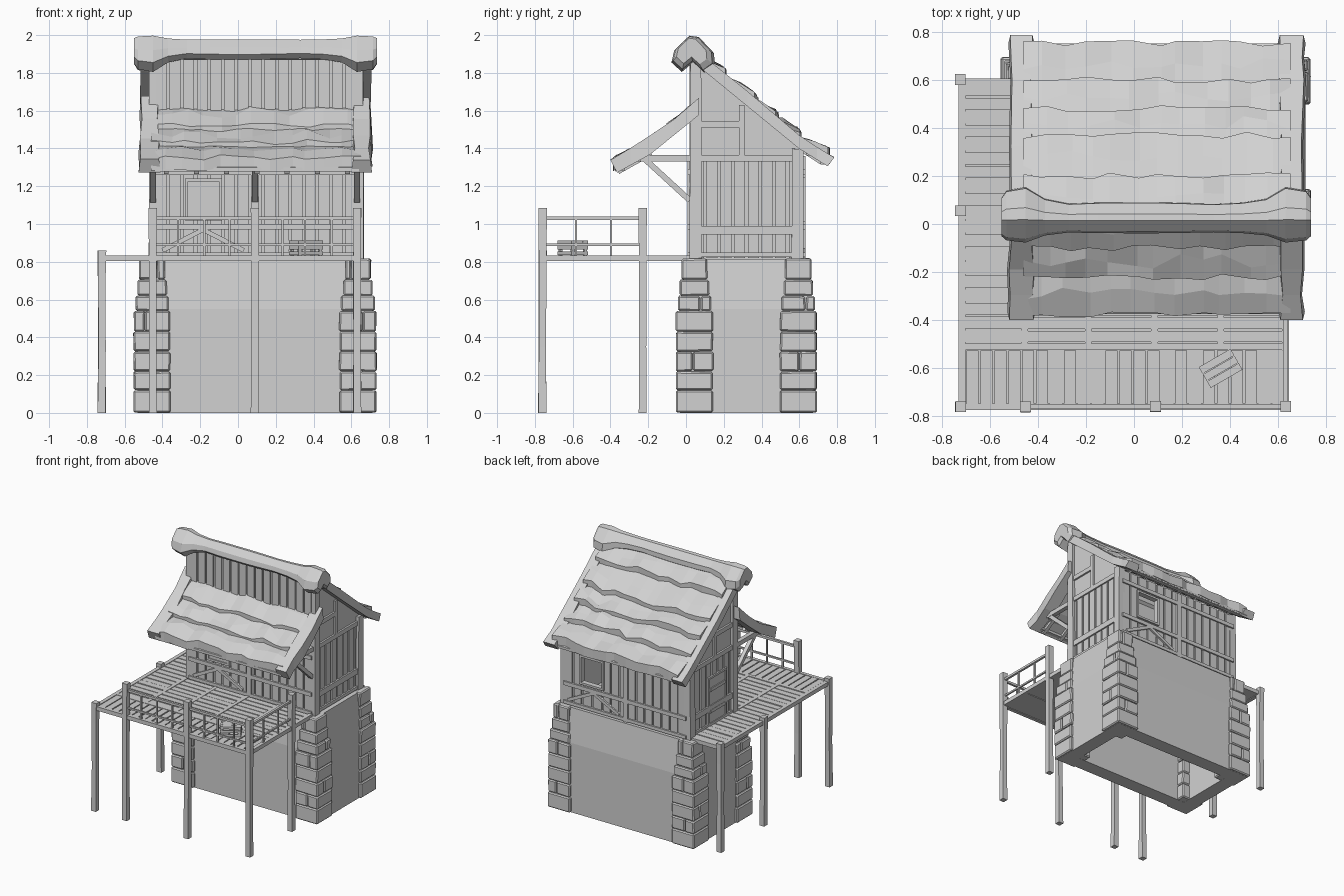
import bpy, bmesh, random
from math import radians
from mathutils import Vector, Matrix

random.seed(4)
if "Cube" in bpy.data.objects:
    bpy.data.objects.remove(bpy.data.objects["Cube"])

grey = bpy.data.materials.new("light_grey")
grey.use_nodes = True
grey.diffuse_color = (0.64, 0.64, 0.64, 1)
grey.node_tree.nodes["Principled BSDF"].inputs["Base Color"].default_value = grey.diffuse_color

parts = {}


def mesh_of(name):
    return parts.setdefault(name, bmesh.new())


def rnd(a):
    return random.uniform(-a, a)


def box(name, lo, hi, jitter=0.0, bevel=0.0, mat=Matrix()):
    bm = mesh_of(name)
    lo, hi = Vector(lo), Vector(hi)
    m = mat @ Matrix.Translation((lo + hi) / 2) @ Matrix.Diagonal((*(hi - lo), 1))
    verts = bmesh.ops.create_cube(bm, size=1, matrix=m)["verts"]
    for v in verts:
        v.co += Vector((rnd(jitter), rnd(jitter), rnd(jitter)))
    if bevel:
        edges = list({e for v in verts for e in v.link_edges})
        bmesh.ops.bevel(bm, geom=edges, offset=bevel, segments=1, affect='EDGES')


def beam(name, p, q, w):
    p, q = Vector(p), Vector(q)
    m = Matrix.Translation(p) @ (q - p).to_track_quat('X', 'Z').to_matrix().to_4x4()
    box(name, (0, -w / 2, -w / 2), ((q - p).length, w / 2, w / 2), mat=m)


def loft(name, rings, closed=False):
    bm = mesh_of(name)
    rows = [[bm.verts.new(p) for p in r] for r in rings]
    n = len(rows[0])
    pairs = list(zip(rows, rows[1:])) + ([(rows[-1], rows[0])] if closed else [])
    for a, b in pairs:
        for i in range(n):
            j = (i + 1) % n
            bm.faces.new((a[i], a[j], b[j], b[i]))
    if not closed:
        bm.faces.new(rows[0])
        bm.faces.new(rows[-1][::-1])


# Extents of the house, and centres of the corner columns
X0, X1, Y0, Y1 = -0.44, 0.635, 0.03, 0.61
CX, CY = (-0.455, 0.635), (0.045, 0.595)
BAYS = (-0.45, 0.09, 0.63)


# Hollow plaster base, set just behind the columns, with leaning upper walls
def rect(g, z):
    a, b, c, d = CX[0] - g, CX[1] + g, CY[0] - g, CY[1] + g
    return [(a, c, z), (b, c, z), (b, d, z), (a, d, z)]


loft("base_wall", [rect(0.077, 0), rect(0.077, 0.55), rect(0.045, 0.815),
                   rect(-0.035, 0.815), rect(-0.035, 0)], closed=True)
box("house_floor", (X0, Y0, 0.79), (X1, Y1, 0.822))

# Stacked stone corner columns
levels = (0, 0.12, 0.22, 0.325, 0.43, 0.54, 0.62, 0.705, 0.818)
for cx in CX:
    for cy in CY:
        for i, (z0, z1) in enumerate(zip(levels, levels[1:])):
            r = 0.097 - max(0, i - 4) * 0.0095 + rnd(0.002)
            cut = rnd(0.04)
            if i % 3 == 0:
                spans = [((-r, -r), (r, r))]
            elif i % 3 == 1:
                spans = [((-r, -r), (cut, r)), ((cut + 0.004, -r), (r, r))]
            else:
                spans = [((-r, -r), (r, cut)), ((-r, cut + 0.004), (r, r))]
            for a, b in spans:
                box("corner_stones", (cx + a[0], cy + a[1], z0 + 0.001),
                    (cx + b[0], cy + b[1], z1 - 0.001), 0.002 if i else 0, 0.008)


# Boarded walls; axis 0 runs along x, axis 1 along y, out is the outward sign
def slab(name, axis, u0, u1, d0, d1, z0, z1):
    d0, d1 = min(d0, d1), max(d0, d1)
    if axis == 0:
        box(name, (u0, d0, z0), (u1, d1, z1))
    else:
        box(name, (d0, u0, z0), (d1, u1, z1))


def wall(name, axis, pos, out, u0, u1, z0, z1, hole=None):
    areas = [(u0, u1, z0, z1)]
    if hole:
        a, b, c, d = hole
        areas = [(u0, a, z0, z1), (b, u1, z0, z1), (a, b, z0, c), (a, b, d, z1)]
    for a, b, c, d in areas:
        slab(name, axis, a, b, pos - out * 0.02, pos, c, d)
        n = max(1, round((b - a) / 0.072))
        w = (b - a) / n
        for i in range(n):
            slab(name + "_boards", axis, a + i * w + 0.007, a + (i + 1) * w - 0.007,
                 pos, pos + out * (0.01 + rnd(0.002)), c, d)


def timber(axis, pos, out, u0, u1, z0, z1):
    slab("timber_frame", axis, u0, u1, pos - out * 0.01, pos + out * 0.022, z0, z1)


def opening_frame(axis, pos, out, u0, u1, z0, z1):
    w = 0.016
    for a, b in ((u0 - w, u0), (u1, u1 + w)):
        timber(axis, pos, out, a, b, z0 - w, z1 + w)
    for a, b in ((z0 - w, z0), (z1, z1 + w)):
        timber(axis, pos, out, u0, u1, a, b)


wall("front_wall", 0, Y0, -1, X0, X1, 0.82, 1.87)
wall("back_wall", 0, Y1, 1, X0, X1, 0.82, 1.37, (0.3, 0.48, 1.03, 1.23))
opening_frame(0, Y1, 1, 0.3, 0.48, 1.03, 1.23)
for x, out in ((X0, -1), (X1, 1)):
    wall("side_wall", 1, x, out, Y0, Y1, 0.82, 1.35)
    gable = [(Y0, 1.34), (Y1, 1.34), (Y1, 1.40), (0.05, 1.86), (Y0, 1.86)]
    loft("gable_panel", [[(x + s, y, z) for y, z in gable] for s in (-0.008, 0.008)])
    for z0, z1 in ((0.825, 0.85), (0.945, 0.99), (1.33, 1.365), (1.51, 1.545)):
        timber(1, x, out, Y0, Y1 if z1 < 1.5 else 0.29, z0, z1)
    timber(1, x, out, 0.28, 0.31, 1.36, 1.63)
    for y, top in ((0.05, 1.86), (0.59, 1.40)):
        box("corner_posts", (x - 0.03, y - 0.03, 0.82), (x + 0.03, y + 0.03, top), 0.003)

# Horizontal frame, braces and centre posts on the long walls
for y, out in ((Y0, -1), (Y1, 1)):
    for z0, z1 in ((0.825, 0.85), (0.97, 1.0), (1.26, 1.29)):
        timber(0, y, out, X0, X1, z0, z1)
    timber(0, y, out, 0.07, 0.11, 0.82, 1.36)
    a, b = (X0, 0.07) if out < 0 else (0.11, X1)
    mid = (a + b) / 2
    for u in (a + 0.04, b - 0.04):
        beam("timber_frame", (u, y + out * 0.01, 0.86), (mid, y + out * 0.01, 0.97), 0.024)

# Front shutter, and the door on the walkway side
opening_frame(0, Y0, -1, -0.265, -0.1, 1.035, 1.225)
box("window_shutter", (-0.265, Y0 - 0.014, 1.035), (-0.1, Y0, 1.225))
opening_frame(1, X0, -1, 0.16, 0.36, 0.84, 1.2)
box("door", (X0 - 0.016, 0.16, 0.825), (X0, 0.36, 1.2))
for z in (0.93, 1.1):
    box("door_braces", (X0 - 0.024, 0.17, z), (X0 - 0.01, 0.35, z + 0.025))

# Roof undersides, given as y and z points
REAR = [(0.05, 1.86), (0.6, 1.41), (0.77, 1.305)]
FRONT = [(0.07, 1.59), (-0.19, 1.38), (-0.39, 1.27)]


def height(path, y):
    a, b, c = path
    if abs(y - a[0]) > abs(b[0] - a[0]):
        a, b = b, c
    return a[1] + (y - a[0]) / (b[0] - a[0]) * (b[1] - a[1])


# One overlapping course of rough roof slabs
def course(path, y0, y1, lip):
    rings, n = [], 12
    for i in range(n + 1):
        x = -0.46 + 1.11 * i / n + (rnd(0.025) if 0 < i < n else 0)
        e, lift = y1 + rnd(0.014), rnd(0.012)
        m = (y0 + e) / 2 + rnd(0.03)
        rings.append([(x, y, height(path, y) + o) for y, o in (
            (y0, 0.005), (y0, 0.04), (m, 0.065 + lift + rnd(0.012)),
            (e, lip + lift), (e, 0.01 + lift / 2))])
    loft("roof_courses", rings)


def roof(path, edges, tip, thick, lip):
    s = 1 if tip > 0 else -1
    for a, b in zip(edges, edges[1:]):
        course(path, a - s * 0.02, b, lip)
    ys = [path[0][0], (path[0][0] + path[1][0]) / 2, path[1][0], (path[1][0] + tip) / 2, tip]
    loft("roof_deck", [[(x, y, height(path, y) + o) for x, o in (
        (-0.44, 0), (0.64, 0), (0.64, 0.02), (-0.44, 0.02))] for y in ys[:4] + [edges[-1]]])
    # Rough edge boards, cut square to the slope at the eaves
    for c in (-0.468, 0.655):
        rings = []
        for y in ys:
            w = 0.052 + rnd(0.009)
            low = y - s * 0.035 if y == tip else y
            top = height(path, y) + thick + rnd(0.01)
            base = height(path, low) - 0.012
            rings.append([(c - w, low, base), (c + w, low, base),
                          (c + w * 0.85, y, top), (c - w * 0.85, y, top)])
        loft("roof_edge_boards", rings)
    # Rafter tails and battens below the eaves
    inner = path[1][0] * 0.97
    for i in range(7):
        x = -0.38 + i * 0.16
        ends = [(x, y, height(path, y) - 0.01) for y in (inner, edges[-1] * 0.96)]
        beam("rafters", *ends, 0.026)
    for f in (0.3, 0.75):
        y = path[1][0] + f * (path[2][0] - path[1][0])
        z = height(path, y)
        box("eave_battens", (-0.42, y - 0.015, z - 0.015), (0.62, y + 0.015, z + 0.004))


roof(REAR, (0.06, 0.2, 0.37, 0.48, 0.6, 0.75), 0.785, 0.06, 0.085)
roof(FRONT, (0.05, -0.1, -0.22, -0.375), -0.4, 0.08, 0.072)

# Folded ridge cap with swollen ends
cap = [(-0.115, -0.03), (-0.1, 0.035), (-0.02, 0.112), (0.03, 0.105), (0.11, 0.02),
       (0.115, -0.045), (0.06, -0.085), (0, -0.03), (-0.06, -0.08)]
stations = [(-0.55, 0.7), (-0.53, 0.9), (-0.45, 1), (-0.37, 0.66)]
stations += [(-0.27 + 0.12 * i, 0.52 + rnd(0.04)) for i in range(7)]
stations += [(0.55, 0.66), (0.63, 1), (0.715, 0.9), (0.735, 0.7)]
rings = []
for x, s in stations:
    cy, cz = 0.01 + 0.028 * s, 1.885 + (1 - s) * 0.068
    rings.append([(x, cy + a * s, cz + b * s) for a, b in cap])
loft("ridge_cap", rings)

# Brackets carrying the front roof
for x in BAYS:
    box("roof_brackets", (x - 0.017, -0.24, 1.33), (x + 0.017, 0.04, 1.365))
    beam("roof_brackets", (x, 0.02, 1.125), (x, -0.22, 1.345), 0.03)

# Deck base, planks and bearers
Z0, Z1 = 0.808, 0.834
box("deck_base", (-0.72, -0.765, Z0), (0.63, 0.0, 0.824))
box("deck_base", (-0.72, 0.0, Z0), (-0.46, 0.59, 0.824))


def planks(axis, lo, hi, step=0.0575):
    n = round((hi[axis] - lo[axis]) / step)
    w = (hi[axis] - lo[axis]) / n
    for i in range(n):
        a, b = [*lo, 0.815], [*hi, Z1 - 0.003 + rnd(0.002)]
        a[axis] = lo[axis] + i * w + 0.004
        b[axis] = lo[axis] + (i + 1) * w - 0.004
        box("deck_planks", a, b)


planks(0, (-0.70, -0.745), (0.63, -0.525))
joints = (-0.455, -0.19, 0.085, 0.36, 0.63)
for a, b in zip(joints, joints[1:]):
    planks(1, (a + 0.012, -0.495), (b - 0.012, 0.0))
planks(1, (-0.70, -0.495), (-0.455, 0.585))
for x in joints:
    box("deck_bearers", (x - 0.014, -0.52, Z0 - 0.005), (x + 0.014, 0.0, Z1))
for y in (-0.76, -0.51):
    box("deck_bearers", (-0.73, y - 0.014, Z0 - 0.005), (0.645, y + 0.014, Z1))
box("deck_bearers", (-0.73, -0.77, Z0 - 0.005), (-0.7, 0.6, Z1))
box("deck_bearers", (0.615, -0.77, Z0 - 0.005), (0.645, 0.02, Z1))
box("deck_bearers", (-0.73, 0.58, Z0 - 0.005), (-0.44, 0.605, Z1))

# Deck posts
tall = [(x, -0.76) for x in BAYS] + [(0.63, -0.23)]
short = [(-0.721, y) for y in (-0.76, 0.055, 0.6)]
for x, y in tall + short:
    top = 1.085 if (x, y) in tall else 0.86
    rings = []
    for z, r in ((0, 0.021), (0.35, 0.019), (0.7, 0.02), (top, 0.022)):
        dx, dy = rnd(0.002), rnd(0.002)
        rings.append([(x + dx + sx * r, y + dy + sy * r, z)
                      for sx, sy in ((-1, -1), (1, -1), (1, 1), (-1, 1))])
    loft("deck_posts", rings)

# Railings between the tall posts
for p, q in zip(tall, tall[1:]):
    p, q = Vector((*p, 0)), Vector((*q, 0))
    for z, w in ((1.03, 0.018), (0.89, 0.013)):
        beam("rails", p + Vector((0, 0, z)), q + Vector((0, 0, z)), w)
    n = 4 if (q - p).length > 0.53 else 3
    for i in range(1, n):
        m = p.lerp(q, i / n + rnd(0.02))
        beam("rail_balusters", m + Vector((0, 0, 0.82)), m + Vector((0, 0, 1.03)), 0.012)

# Slatted crate on the deck
turn = Matrix.Translation((0.36, -0.6, Z1)) @ Matrix.Rotation(radians(30), 4, 'Z')
for z in (0.002, 0.032, 0.06):
    for s in (-1, 1):
        box("crate", (-0.075, s * 0.046 - 0.004, z), (0.075, s * 0.046 + 0.004, z + 0.018), mat=turn)
        box("crate", (s * 0.071 - 0.004, -0.046, z), (s * 0.071 + 0.004, 0.046, z + 0.018), mat=turn)
for sx in (-1, 1):
    for sy in (-1, 1):
        c = (sx * 0.063, sy * 0.038)
        box("crate", (c[0] - 0.008, c[1] - 0.008, 0), (c[0] + 0.008, c[1] + 0.008, 0.075), mat=turn)
for i in range(3):
    y = -0.05 + i * 0.034
    box("crate_lid", (-0.076, y, 0.068), (0.076, y + 0.031, 0.078), mat=turn)

# Turn every collected part into a flat shaded object
for name, bm in parts.items():
    bmesh.ops.recalc_face_normals(bm, faces=bm.faces)
    me = bpy.data.meshes.new(name)
    bm.to_mesh(me)
    bm.free()
    me.materials.append(grey)
    bpy.context.collection.objects.link(bpy.data.objects.new(name, me))
